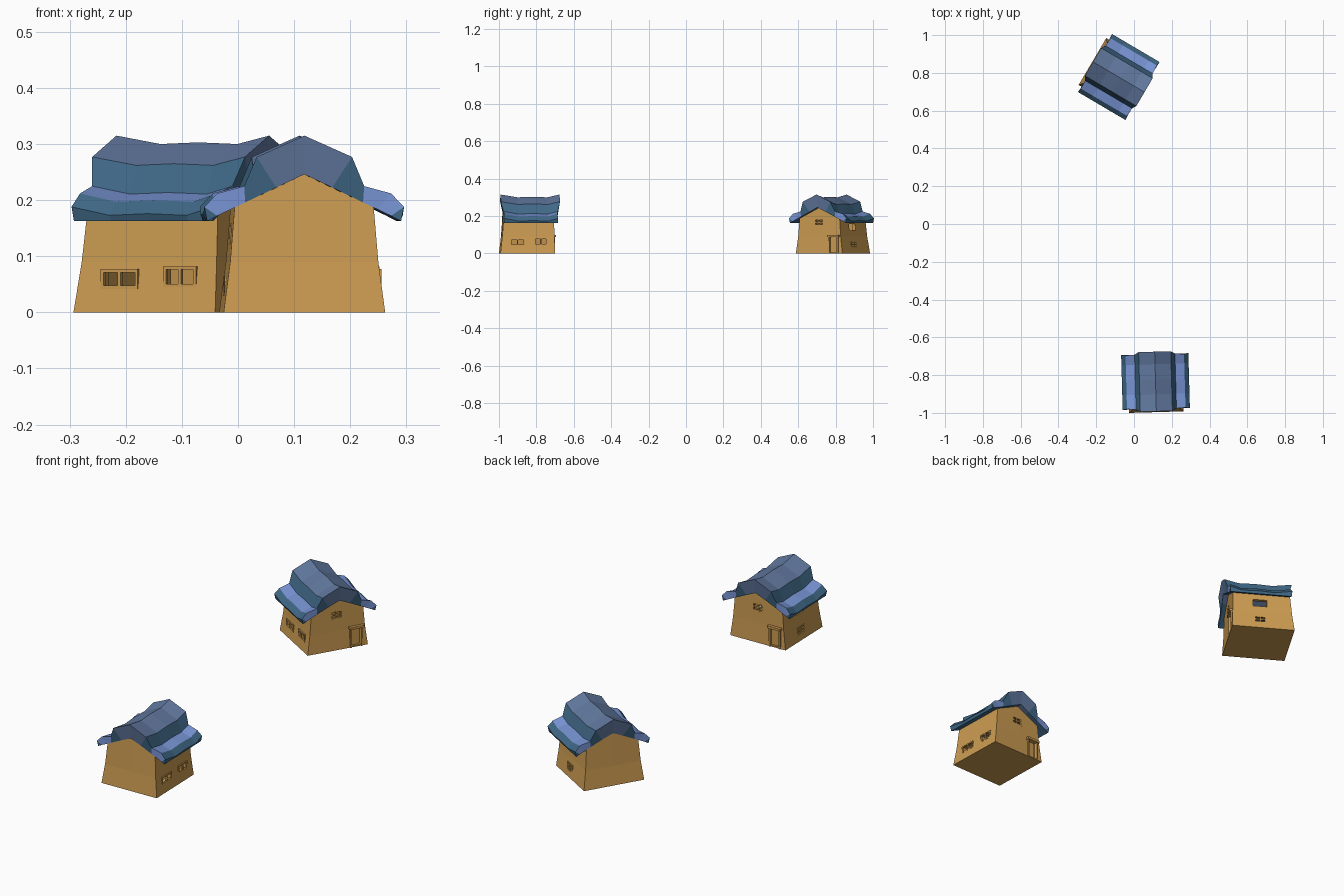
import bpy, bmesh, math
from mathutils import Matrix, Vector

if "Cube" in bpy.data.objects:
    bpy.data.objects.remove(bpy.data.objects["Cube"])


def material(name, rgb):
    m = bpy.data.materials.new(name)
    m.diffuse_color = (*rgb, 1)
    m.use_nodes = True
    m.node_tree.nodes["Principled BSDF"].inputs["Base Color"].default_value = m.diffuse_color
    return m


TAN = material("tan plaster", (0.604, 0.33, 0.084))
SLATE = material("slate blue", (0.119, 0.187, 0.342))
LIGHT = material("light blue", (0.187, 0.296, 0.655))
TEAL = material("dark teal", (0.051, 0.140, 0.242))


def to_object(name, bm, mats):
    bmesh.ops.recalc_face_normals(bm, faces=bm.faces)
    me = bpy.data.meshes.new(name)
    bm.to_mesh(me)
    bm.free()
    for m in mats:
        me.materials.append(m)
    ob = bpy.data.objects.new(name, me)
    bpy.context.collection.objects.link(ob)
    return ob


def add_box(bm, lo, hi):
    lo, hi = Vector(lo), Vector(hi)
    mat = Matrix.Translation((lo + hi) / 2) @ Matrix.Diagonal((*(hi - lo), 1))
    bmesh.ops.create_cube(bm, size=1, matrix=mat)


# ---- walls: stacked rings that taper upward, ending in two gables
def make_walls():
    bm = bmesh.new()
    # z, half width, back y, front y, gable z
    levels = [(0, 0.144, -0.158, 0.135, 0),
              (0.09, 0.132, -0.148, 0.131, 0.09),
              (0.187, 0.124, -0.140, 0.129, 0.246)]
    rings = []
    for z, w, b, f, g in levels:
        pts = [(-w, b, z), (0, b, g), (w, b, z), (w, f, z), (0, f, g), (-w, f, z)]
        rings.append([bm.verts.new(p) for p in pts])
    for r, s in zip(rings, rings[1:]):
        for i in range(6):
            j = (i + 1) % 6
            bm.faces.new((r[i], r[j], s[j], s[i]))
    bm.faces.new(rings[0][::-1])
    t = rings[-1]
    bm.faces.new((t[0], t[1], t[4], t[5]))
    bm.faces.new((t[1], t[2], t[3], t[4]))
    return to_object("house_walls", bm, [TAN])


# ---- openings: side, lower/upper limit along the wall, bottom z, top z
WINDOWS = [("right", -0.105, -0.028, 0.042, 0.077),
           ("right", 0.024, 0.092, 0.045, 0.082),
           ("left", -0.026, 0.03, 0.030, 0.065),
           ("front", -0.025, 0.032, 0.148, 0.186)]
HATCH = ("left", -0.03, 0.035, 0.122, 0.158)
DOOR = ("front", -0.115, -0.062, 0.006, 0.092)


def wall_box(bm, side, a, b, z0, z1, d0, d1):
    """Box on a wall; d0 and d1 are distances out from the house centre."""
    if side == "right":
        add_box(bm, (d0, a, z0), (d1, b, z1))
    elif side == "left":
        add_box(bm, (-d1, a, z0), (-d0, b, z1))
    else:
        add_box(bm, (a, d0, z0), (b, d1, z1))


def cut_openings(walls):
    bm = bmesh.new()
    for o in WINDOWS + [HATCH]:
        wall_box(bm, *o, 0.11, 0.2)
    wall_box(bm, *DOOR, 0.121, 0.2)
    cutter = to_object("opening_cutter", bm, [TAN])
    cutter.hide_render = True
    mod = walls.modifiers.new("openings", "BOOLEAN")
    mod.operation = "DIFFERENCE"
    mod.solver = "EXACT"
    mod.object = cutter
    bpy.context.view_layer.objects.active = walls
    bpy.ops.object.modifier_apply(modifier=mod.name)
    bpy.data.objects.remove(cutter)
    # open the pockets into the hollow house and remove the hidden ceiling
    bm = bmesh.new()
    bm.from_mesh(walls.data)
    kill = []
    for f in bm.faces:
        pocket = (all(abs(abs(v.co.x) - 0.11) < 1e-4 for v in f.verts) and abs(f.normal.x) > 0.9) or \
                 (all(abs(v.co.y - 0.11) < 1e-4 for v in f.verts) and abs(f.normal.y) > 0.9)
        if pocket or (f.normal.z > 0.5 and f.calc_center_median().z > 0.19):
            kill.append(f)
    bmesh.ops.delete(bm, geom=kill, context="FACES")
    bm.to_mesh(walls.data)
    bm.free()


# ---- window frames with mullions
def make_frames():
    bm = bmesh.new()
    for side, a, b, z0, z1 in WINDOWS:
        d = {"right": 0.131, "left": 0.131, "front": 0.122}[side]
        t = 0.006
        bars = [(a, b, z0, z0 + t), (a, b, z1 - t, z1),
                (a, a + t, z0, z1), (b - t, b, z0, z1),
                ((a + b) / 2 - t / 2, (a + b) / 2 + t / 2, z0, z1)]
        if side != "right":
            m = (z0 + z1) / 2
            bars.append((a, b, m - t / 2, m + t / 2))
        for bar in bars:
            wall_box(bm, side, *bar, d, d + 0.008)
    return to_object("window_frames", bm, [TAN])


# ---- door posts, lintel and leaf
def make_door():
    bm = bmesh.new()
    _, a, b, z0, z1 = DOOR
    for x in (a, b):
        wall_box(bm, "front", x - 0.004, x + 0.004, 0, z1, 0.12, 0.139)
    wall_box(bm, "front", a - 0.008, b + 0.008, z1 - 0.003, z1 + 0.008, 0.12, 0.145)
    wall_box(bm, "front", a + 0.012, b - 0.004, z0, z1 - 0.006, 0.118, 0.126)
    return to_object("door", bm, [TAN])


# ---- roof: stepped cross-section lofted along a sagging ridge
def make_roof():
    # x, z at the ends, sag, pulled in at the ends
    outer = [(0, 0.315, 1, 0), (0.085, 0.277, 1, 0), (0.107, 0.225, 0.95, 0.013),
             (0.155, 0.212, 1, 0.016), (0.178, 0.188, 1, 0.012), (0.173, 0.163, 0, 0.014)]
    inner = [(0, 0.246, 0, 0.008), (0.05, 0.2225, 0, 0.012), (0.105, 0.196, 0, 0.014),
             (0.130, 0.184, 0, 0.014), (0.155, 0.172, 0, 0.014), (0.170, 0.164, 0, 0.014)]
    stations = [(-0.154, 0), (-0.063, 0.015), (0.015, 0.012), (0.096, 0.015), (0.162, 0)]
    seg_mat = [0, 2, 1, 2, 2]           # slate, light, teal strips
    bm = bmesh.new()

    def full(half):
        return [(-x, z, s, p) for x, z, s, p in half[:0:-1]] + half

    def rows(prof):
        grid = []
        for y, sag in stations:
            pull = 1 if y < -0.1 else (-1 if y > 0.14 else 0)
            grid.append([bm.verts.new((x, y + pull * p, z - sag * s)) for x, z, s, p in prof])
        return grid

    def quad(vs, m):
        bm.faces.new(vs).material_index = m

    top, low = rows(full(outer)), rows(full(inner))
    n = len(top[0])
    for i in range(n - 1):
        k = i - 5 if i >= 5 else 4 - i
        m = seg_mat[k]
        for j in range(len(stations) - 1):
            quad((top[j][i], top[j][i + 1], top[j + 1][i + 1], top[j + 1][i]), m)
            quad((low[j][i], low[j + 1][i], low[j + 1][i + 1], low[j][i + 1]), 0 if k == 0 else 2)
        cap = [0, 2, 1, 1, 2][k]
        for j in (0, -1):
            quad((top[j][i], top[j][i + 1], low[j][i + 1], low[j][i]), cap)
    for j in range(len(stations) - 1):
        for e in (0, n - 1):
            quad((top[j][e], top[j + 1][e], low[j + 1][e], low[j][e]), 2)
    return to_object("roof", bm, [SLATE, LIGHT, TEAL])


walls = make_walls()
cut_openings(walls)
parts = [walls, make_frames(), make_door(), make_roof()]

# ---- place one house at the front and a turned copy at the back
front = Matrix.Translation((0.114, -0.838, 0)) @ Matrix.Rotation(math.radians(1.6), 4, "Z")
back = Matrix.Translation((-0.084, 0.78, 0)) @ Matrix.Rotation(math.radians(239.5), 4, "Z")
for ob in parts:
    twin = ob.copy()
    twin.name = "back_" + ob.name
    bpy.context.collection.objects.link(twin)
    ob.matrix_world = front
    twin.matrix_world = back
